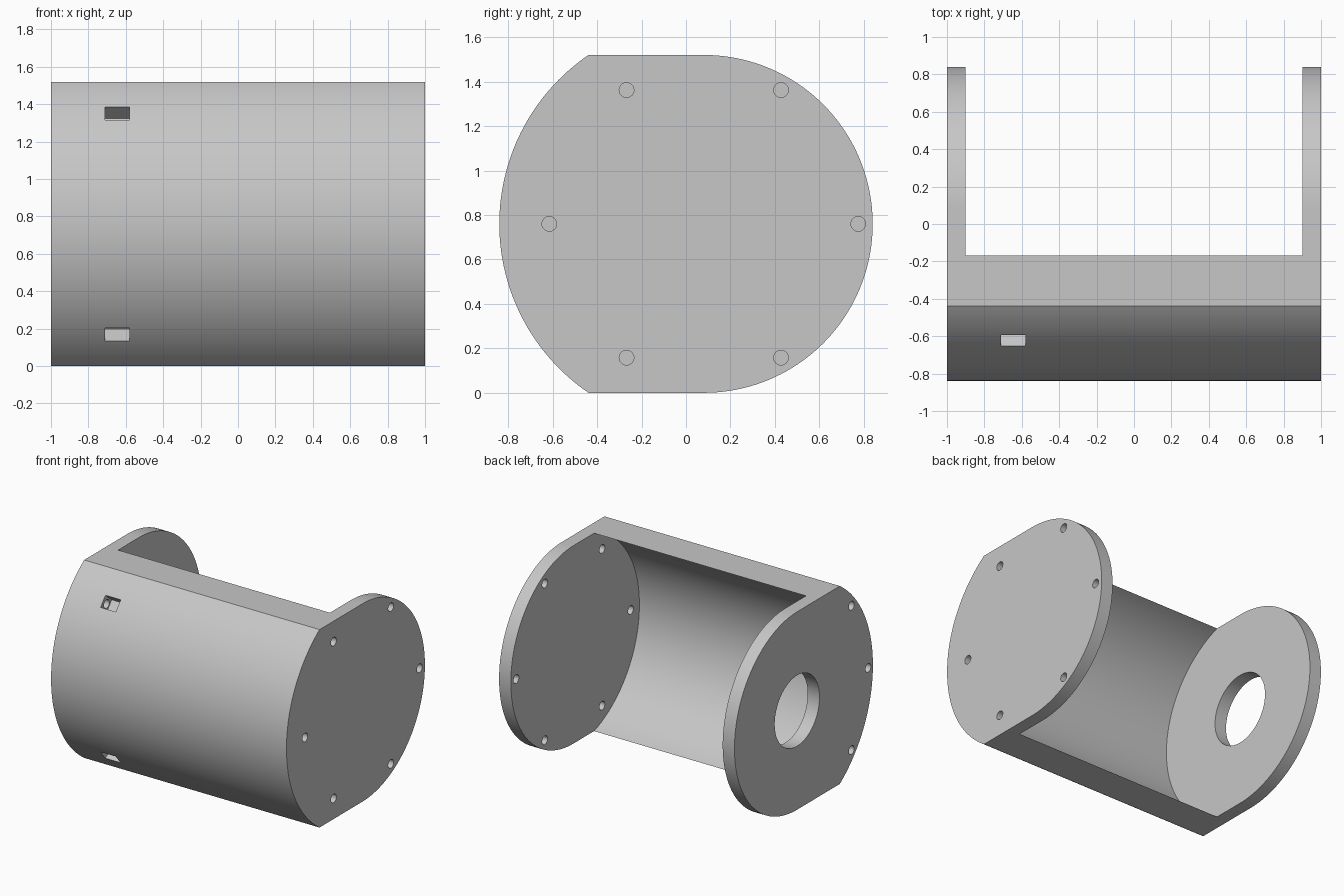
import bpy, bmesh
from math import sin, cos, asin, pi, radians

cube = bpy.data.objects.get("Cube")
if cube:
    bpy.data.objects.remove(cube, do_unlink=True)

CY, CZ = 0.08, 0.76            # shared axis of every round feature
R_OUT, R_BORE, R_BACK = 0.92, 0.80, 0.76
PLATE = 0.10                   # end plate thickness
HOLE = 0.033                   # screw hole radius

grey = bpy.data.materials.new("plain grey")
grey.use_nodes = True
grey.diffuse_color = (0.57, 0.57, 0.57, 1)
grey.node_tree.nodes["Principled BSDF"].inputs["Base Color"].default_value = (0.57, 0.57, 0.57, 1)


def polar(r, a):
    return CY + r * cos(a), CZ + r * sin(a)


def arc(r, start, end, steps):
    return [polar(r, start + (end - start) * i / steps) for i in range(steps + 1)]


# Housing blank: wide front arc, flat top and bottom, rounder back
half = asin(R_BACK / R_OUT)
outline = arc(R_BACK, -pi / 2, pi / 2, 80) + arc(R_OUT, pi - half, pi + half, 80)
bm = bmesh.new()
face = bm.faces.new([bm.verts.new((-1, y, z)) for y, z in outline])
sweep = bmesh.ops.extrude_face_region(bm, geom=[face])
bmesh.ops.translate(bm, vec=(2, 0, 0),
                    verts=[v for v in sweep["geom"] if isinstance(v, bmesh.types.BMVert)])
bmesh.ops.recalc_face_normals(bm, faces=bm.faces)
mesh = bpy.data.meshes.new("housing")
bm.to_mesh(mesh)
bm.free()
mesh.materials.append(grey)
housing = bpy.data.objects.new("housing", mesh)
bpy.context.collection.objects.link(housing)


def cut(cutter):
    """Subtract the cutter from the housing and discard it."""
    cutter.hide_render = True
    cutter.data.materials.append(grey)
    mod = housing.modifiers.new("cut", "BOOLEAN")
    mod.operation = "DIFFERENCE"
    mod.solver = "EXACT"
    mod.object = cutter
    bpy.context.view_layer.objects.active = housing
    bpy.ops.object.modifier_apply(modifier=mod.name)
    bpy.data.objects.remove(cutter, do_unlink=True)


def drill(x0, x1, r, offset=0, angle=0, sides=32):
    """Cut a round hole along x, placed around the shared axis."""
    y, z = polar(offset, angle)
    bpy.ops.mesh.primitive_cylinder_add(vertices=sides, radius=r, depth=x1 - x0,
                                        location=((x0 + x1) / 2, y, z),
                                        rotation=(0, pi / 2, 0))
    cut(bpy.context.object)


# Open bore between the two end plates
drill(PLATE - 1, 1 - PLATE, R_BORE, sides=160)

# Shaft opening in the right plate
drill(-1.1, -0.85, 0.272, sides=64)

# Ring of six through holes in the left plate
for i in range(6):
    drill(0.85, 1.1, HOLE, 0.695, i * pi / 3)

# Three blind screw holes in the end of the curved wall
for a in (140, 180, 220):
    drill(-1.1, -0.56, HOLE, 0.862, radians(a))

# Nut pockets cut radially into the wall over the outer two screw holes
for a in (140, 220):
    y, z = polar(0.92, radians(a))
    bpy.ops.mesh.primitive_cube_add(size=1, location=(-0.645, y, z),
                                    rotation=(radians(a), 0, 0))
    bpy.context.object.scale = (0.13, 0.2, 0.092)
    cut(bpy.context.object)

# Smooth curved walls, sharp edges
bpy.ops.object.select_all(action="DESELECT")
housing.select_set(True)
bpy.context.view_layer.objects.active = housing
bpy.ops.object.shade_smooth_by_angle(angle=radians(30))
